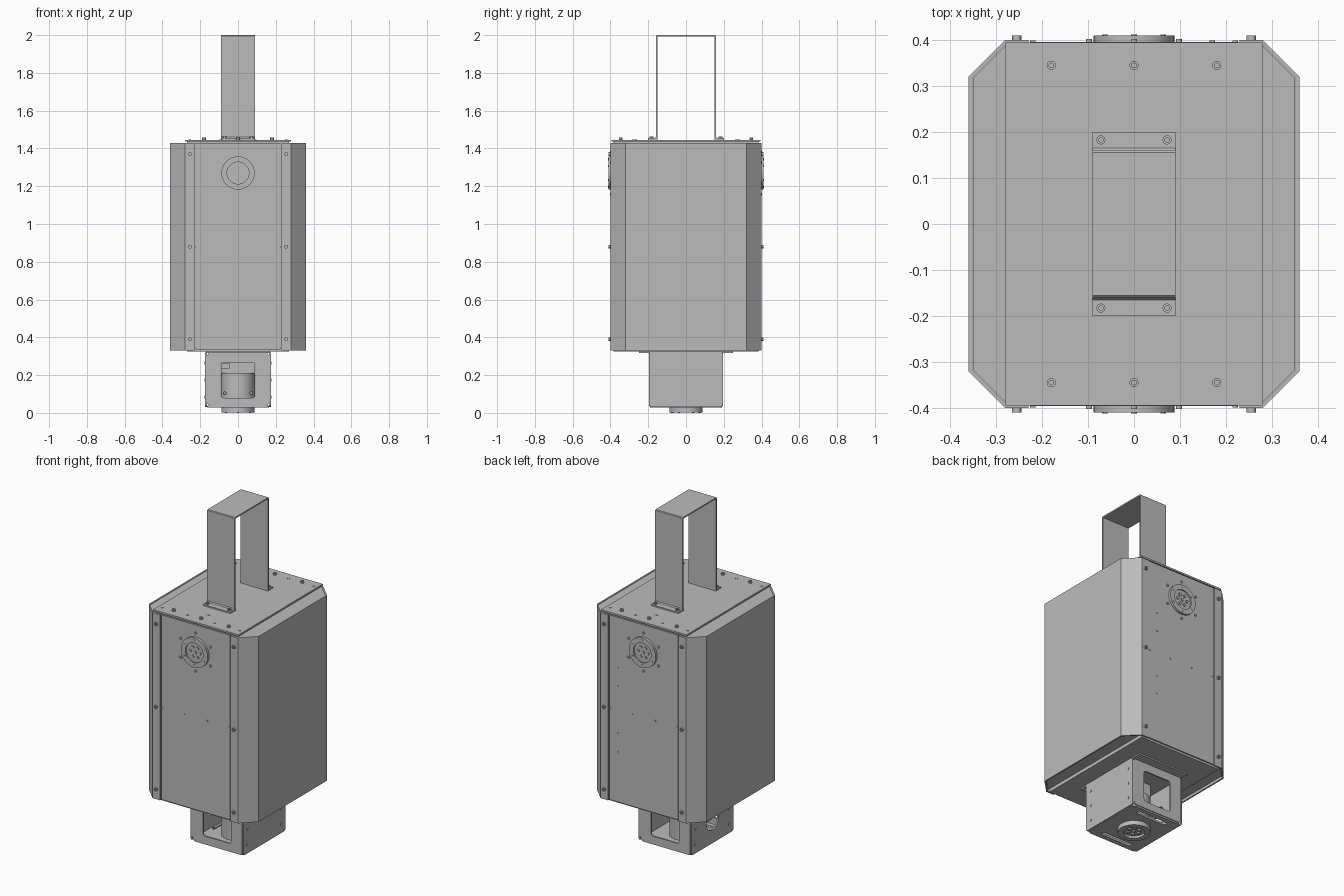
import bpy, bmesh
from math import sin, cos, pi, radians
from mathutils import Matrix, Vector

cube = bpy.data.objects.get("Cube")
if cube:
    bpy.data.objects.remove(cube)

grey = bpy.data.materials.new("sheet metal grey")
grey.use_nodes = True
grey.diffuse_color = (0.5, 0.5, 0.5, 1)
grey.node_tree.nodes["Principled BSDF"].inputs["Base Color"].default_value = (0.5, 0.5, 0.5, 1)

# Drawing planes: horizontal and vertical direction for each side
X, Y, Z = Vector((1, 0, 0)), Vector((0, 1, 0)), Vector((0, 0, 1))
PLANES = {"front": (X, Z), "back": (-X, Z), "plus_x": (Y, Z),
          "minus_x": (-Y, Z), "top": (X, Y), "bottom": (X, -Y)}


def plate(name, side, loops, base, thick):
    """Extrude closed outlines outward from a side; nested outlines become holes."""
    curve = bpy.data.curves.new(name, "CURVE")
    curve.dimensions = "2D"
    curve.fill_mode = "BOTH"
    curve.extrude = thick / 2
    for loop in loops:
        spline = curve.splines.new("POLY")
        spline.points.add(len(loop) - 1)
        for point, (u, v) in zip(spline.points, loop):
            point.co = (u, v, 0, 1)
        spline.use_cyclic_u = True
    temp = bpy.data.objects.new(name + "_outline", curve)
    bpy.context.collection.objects.link(temp)
    graph = bpy.context.evaluated_depsgraph_get()
    mesh = bpy.data.meshes.new_from_object(temp.evaluated_get(graph))
    bpy.data.objects.remove(temp)
    u, v = PLANES[side]
    n = u.cross(v)
    frame = Matrix((u, v, n)).transposed().to_4x4()
    frame.translation = n * (base + thick / 2)
    mesh.transform(frame)
    bm = bmesh.new()
    bm.from_mesh(mesh)
    bmesh.ops.remove_doubles(bm, verts=bm.verts, dist=1e-5)
    bmesh.ops.recalc_face_normals(bm, faces=bm.faces)
    bm.to_mesh(mesh)
    bm.free()
    mesh.materials.clear()
    mesh.materials.append(grey)
    obj = bpy.data.objects.new(name, mesh)
    bpy.context.collection.objects.link(obj)
    for other in bpy.context.selected_objects:
        other.select_set(False)
    obj.select_set(True)
    bpy.context.view_layer.objects.active = obj
    bpy.ops.object.shade_smooth_by_angle(angle=radians(30))
    return obj


def circle(u, v, r, n=16):
    return [(u + r * cos(2 * pi * i / n), v + r * sin(2 * pi * i / n)) for i in range(n)]


def rect(u0, u1, v0, v1, r=0.0):
    if r == 0:
        return [(u0, v0), (u1, v0), (u1, v1), (u0, v1)]
    centres = [(u1 - r, v1 - r), (u0 + r, v1 - r), (u0 + r, v0 + r), (u1 - r, v0 + r)]
    return [(cu + r * cos((k + i / 5) * pi / 2), cv + r * sin((k + i / 5) * pi / 2))
            for k, (cu, cv) in enumerate(centres) for i in range(6)]


def ring_points(v, r, n, turn=0.0):
    return [(r * cos(turn + 2 * pi * i / n), v + r * sin(turn + 2 * pi * i / n)) for i in range(n)]


def dots(name, side, points, r, base, thick):
    plate(name, side, [circle(u, v, r, 12) for u, v in points], base, thick)


def screws(name, side, points, base, height):
    """Round heads with a socket in the middle."""
    loops = [circle(u, v, r, 12) for u, v in points for r in (0.010, 0.005)]
    plate(name, side, loops, base, height)
    dots(name + "_sockets", side, points, 0.005, base, height / 2)


def connector(name, side, v, base, height):
    """Round socket with rim, recessed face and pins."""
    plate(name + "_rim", side, [circle(0, v, 0.088, 48), circle(0, v, 0.058, 48)], base, height)
    plate(name + "_face", side, [circle(0, v, 0.058, 48)], base, height * 0.5)
    dots(name + "_pins", side, [(0, v)] + ring_points(v, 0.032, 6), 0.009, base, height * 0.85)
    dots(name + "_rim_screws", side, ring_points(v, 0.073, 6, pi / 6), 0.006, base, height + 0.002)


# Housing core and wrapped side covers
half = [(0.277, 0.39), (0.35, 0.317)]
core = half + [(u, -v) for u, v in half[::-1]]
core += [(-u, -v) for u, v in core]
plate("housing_core", "top", [core], 0.345, 1.083)
outer = [(0.23, 0.4), (0.28, 0.4), (0.36, 0.32)]
inner = [(0.23, 0.391), (0.277, 0.391), (0.351, 0.317)]
for name, s in (("left_cover", 1), ("right_cover", -1)):
    path = outer + [(u, -v) for u, v in outer[::-1]]
    path += [(u, -v) for u, v in inner] + inner[::-1]
    plate(name, "top", [[(s * u, v) for u, v in path]], 0.33, 1.1)

# Front and back panels with screws and connectors
seam = [(s * 0.255, z) for s in (-1, 1) for z in (0.39, 0.88, 1.37)]
row = [(u, 0.88) for u in (-0.22, -0.075, 0.075, 0.22)]
column = [(-0.17, 0.88 + d) for d in (-0.25, -0.14, 0.14, 0.25)]
for side in ("front", "back"):
    plate(side + "_panel", side, [rect(-0.226, 0.226, 0.335, 1.43)], 0.388, 0.008)
    screws(side + "_cover_screws", side, seam, 0.398, 0.012)
    dots(side + "_panel_rivets", side, row + (column if side == "back" else []), 0.006, 0.395, 0.004)
    connector(side + "_connector", side, 1.27, 0.394, 0.016)
    dots(side + "_connector_bolts", side, ring_points(1.27, 0.113, 6, pi / 6), 0.007, 0.395, 0.007)

# Top plate and its fasteners
plate("top_lip", "top", [rect(-0.27, 0.27, -0.385, 0.385)], 1.425, 0.012)
plate("top_plate", "top", [rect(-0.28, 0.28, -0.395, 0.395)], 1.436, 0.010)
screws("top_screws", "top", [(u, v) for u in (-0.18, 0, 0.18) for v in (-0.345, 0.345)], 1.445, 0.012)
dots("top_rivets", "top", [(u, v) for u in (-0.255, -0.09, 0.09, 0.255) for v in (-0.345, 0.345)],
     0.007, 1.445, 0.003)
dots("top_plugs", "top", [(0, -0.273), (0, 0.273)], 0.013, 1.445, 0.002)

# Bent strap handle
strap = [(0.2, 1.446), (0.152, 1.446), (0.152, 1.992)]
skin = [(0.2, 1.454), (0.165, 1.454), (0.16, 1.46), (0.16, 1.996), (0.156, 2.0)]
profile = strap + [(-u, v) for u, v in strap[::-1]] + [(-u, v) for u, v in skin] + skin[::-1]
plate("handle", "plus_x", [profile], -0.09, 0.18)
screws("handle_screws", "top", [(u, v) for u in (-0.072, 0.072) for v in (-0.183, 0.183)], 1.453, 0.010)

# Underside plate and bracket flange
plate("bottom_plate", "top", [rect(-0.27, 0.27, -0.385, 0.385)], 0.325, 0.025)
plate("bracket_flange", "top", [rect(-0.17, 0.17, -0.25, 0.25)], 0.317, 0.009)

# Lower bracket: windowed front and back, side walls, floor
for side in ("front", "back"):
    plate("bracket_" + side, side,
          [rect(-0.164, 0.164, 0.037, 0.32, 0.022), rect(-0.092, 0.092, 0.08, 0.268, 0.015)], 0.186, 0.009)
wall = rect(-0.195, 0.195, 0.032, 0.32, 0.012)
plate("bracket_left_wall", "plus_x", [wall], 0.165, 0.009)
plate("bracket_right_wall", "minus_x", [wall, circle(0, 0.165, 0.055, 32)], 0.165, 0.009)
for side in ("plus_x", "minus_x"):
    dots("bracket_rivets_" + side, side,
         [(u, z) for u in (-0.157, 0.157) for z in (0.085, 0.175, 0.265)], 0.008, 0.173, 0.004)
plate("bracket_floor", "bottom",
      [rect(-0.165, 0.165, -0.19, 0.19, 0.02), rect(-0.1, 0.1, 0.135, 0.16, 0.008),
       rect(-0.1, 0.1, -0.16, -0.135, 0.008)], -0.040, 0.012)

# Sensor inside the bracket and its connector underneath
plate("sensor_body", "top", [circle(0, 0, 0.09, 48)], 0.04, 0.17)
plate("sensor_mount", "top", [rect(-0.09, 0.09, -0.03, 0.03)], 0.2, 0.12)
plate("sensor_latch", "front", [rect(-0.09, -0.045, 0.235, 0.262, 0.004)], 0.03, 0.06)
screws("sensor_screws", "front", [(-0.07, 0.105), (0.07, 0.105)], 0.07, 0.06)
connector("bottom_connector", "bottom", 0, -0.03, 0.028)
